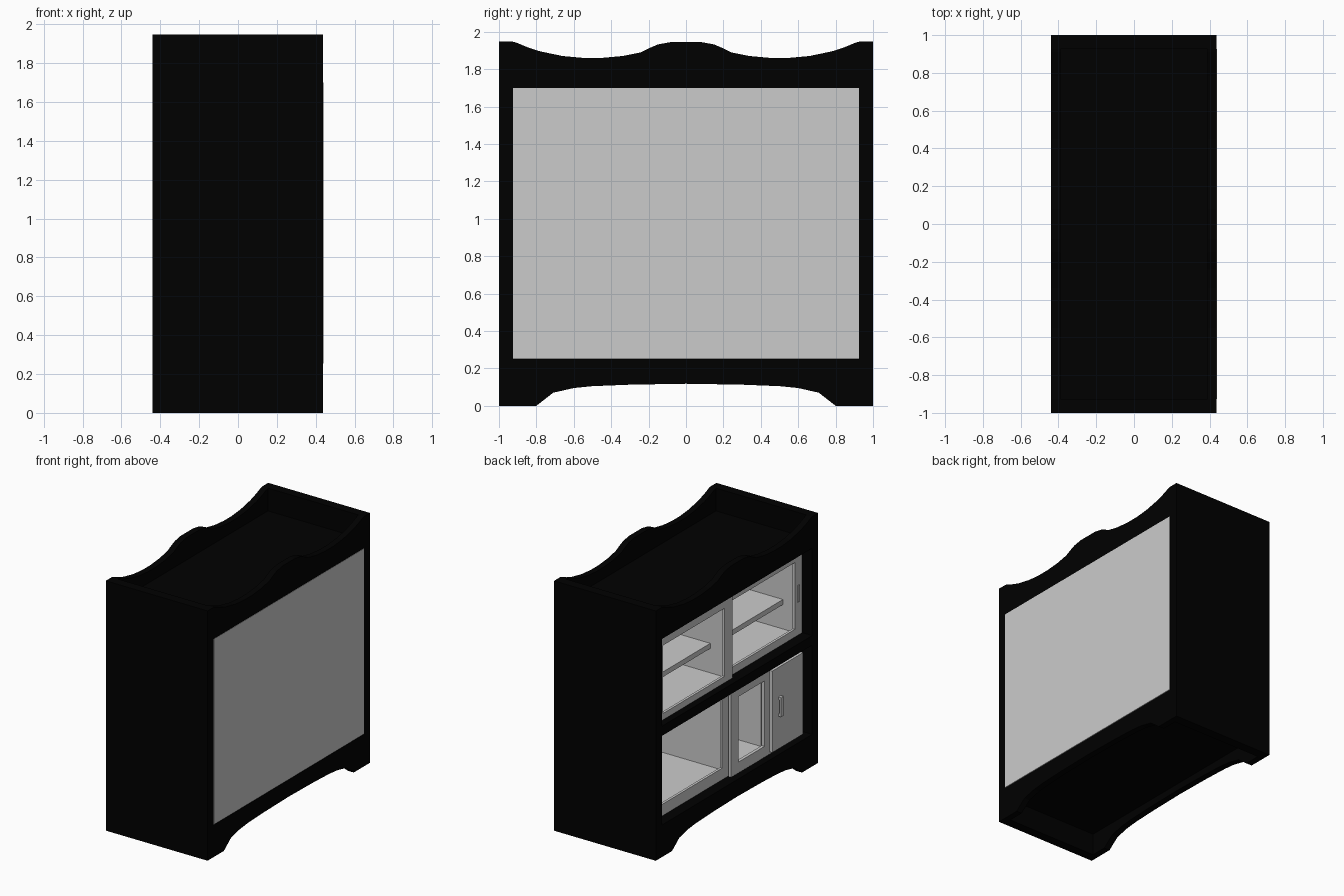
import bpy, bmesh

if "Cube" in bpy.data.objects:
    bpy.data.objects.remove(bpy.data.objects["Cube"])

black = bpy.data.materials.new("black_paint")
black.diffuse_color = (0.0, 0.0, 0.0, 1)
black.use_nodes = True
black.node_tree.nodes["Principled BSDF"].inputs["Base Color"].default_value = black.diffuse_color


def finish(name, bm, mat):
    bmesh.ops.recalc_face_normals(bm, faces=bm.faces)
    me = bpy.data.meshes.new(name)
    bm.to_mesh(me)
    bm.free()
    if mat:
        me.materials.append(mat)
    ob = bpy.data.objects.new(name, me)
    bpy.context.collection.objects.link(ob)
    return ob


def add_box(bm, x0, x1, y0, y1, z0, z1):
    vs = bmesh.ops.create_cube(bm, size=1)["verts"]
    for v in vs:
        v.co.x = x0 if v.co.x < 0 else x1
        v.co.y = y0 if v.co.y < 0 else y1
        v.co.z = z0 if v.co.z < 0 else z1


def box(name, x0, x1, y0, y1, z0, z1, mat=None):
    bm = bmesh.new()
    add_box(bm, x0, x1, y0, y1, z0, z1)
    return finish(name, bm, mat)


def prism(name, outline, x0, x1, mat=None):
    # outline in y,z pulled along x
    bm = bmesh.new()
    face = bm.faces.new([bm.verts.new((x0, y, z)) for y, z in outline])
    ext = bmesh.ops.extrude_face_region(bm, geom=[face])["geom"]
    for v in ext:
        if isinstance(v, bmesh.types.BMVert):
            v.co.x = x1
    return finish(name, bm, mat)


def frame(name, x0, x1, y0, y1, z0, z1, stile, bottom, top):
    # open door frame: two stiles and two rails
    bm = bmesh.new()
    add_box(bm, x0, x1, y0, y0 + stile, z0, z1)
    add_box(bm, x0, x1, y1 - stile, y1, z0, z1)
    add_box(bm, x0, x1, y0 + stile, y1 - stile, z0, z0 + bottom)
    add_box(bm, x0, x1, y0 + stile, y1 - stile, z1 - top, z1)
    return finish(name, bm, None)


X, W = 0.44, 0.926   # half depth of shell, half width of opening

# black end panels
box("end_panel_near", -X, X - 0.002, -1, -W, 0, 1.947, black)
box("end_panel_far", -X, X - 0.002, W, 1, 0, 1.947, black)

# wavy crests and arched aprons on both long faces
half_top = [(0.91, 1.943), (0.85, 1.918), (0.78, 1.895), (0.66, 1.87), (0.55, 1.86), (0.45, 1.86),
            (0.34, 1.87), (0.24, 1.89), (0.19, 1.915), (0.15, 1.932), (0.08, 1.945)]
half_arch = [(0.8, 0), (0.71, 0.07), (0.6, 0.095), (0.5, 0.105), (0.3, 0.113)]
crest = [(-W, 1.70), (W, 1.70), (W, 1.947)] + half_top
crest += [(-y, z) for y, z in reversed(half_top)] + [(-W, 1.947)]
apron = [(-W, 0.25), (W, 0.25), (W, 0)] + half_arch + [(0, 0.118)]
apron += [(-y, z) for y, z in reversed(half_arch)] + [(-W, 0)]
for side, x0, x1 in (("door_side", -X, -0.39), ("back_side", 0.39, X - 0.002)):
    prism("crest_" + side, crest, x0, x1, black)
    prism("apron_" + side, apron, x0, x1, black)

# black top deck, bottom deck and middle rail
box("top_deck", -0.39, 0.39, -W, W, 1.70, 1.77, black)
box("bottom_deck", -0.39, 0.39, -W, W, 0.17, 0.25, black)
box("middle_rail", -X, -0.32, -W, W, 0.945, 1.02, black)

# grey inner carcass
F, B, I = -0.32, 0.40, 0.88
box("back_panel", B, X, -W, W, 0.254, 1.70)
box("inner_wall_near", F, B, -W, -I, 0.25, 1.70)
box("inner_wall_far", F, B, I, W, 0.25, 1.70)
box("inner_floor", F, B, -I, I, 0.25, 0.30)
box("middle_floor", F, B, -I, I, 0.95, 1.03)
box("inner_ceiling", F, B, -I, I, 1.65, 1.70)
for name, y, z0, z1 in (("lower_divider", 0, 0.30, 0.95),
                        ("lower_side_divider", -0.48, 0.30, 0.95),
                        ("upper_divider", 0, 1.03, 1.65)):
    box(name, F, B, y - 0.015, y + 0.015, z0, z1)
box("shelf_near", -0.22, B, -I, -0.015, 1.22, 1.26)
box("shelf_far", -0.22, B, 0.015, I, 1.22, 1.26)

# sliding door frames
frame("upper_door_far", -0.385, -0.365, -0.02, W, 1.02, 1.70, 0.095, 0.05, 0.1)
frame("upper_door_near", -0.354, -0.334, -W, 0.03, 1.02, 1.70, 0.09, 0.06, 0.1)
frame("lower_door_far", -0.354, -0.334, -0.04, W, 0.25, 0.945, 0.1, 0.09, 0.06)
frame("lower_door_middle", -0.39, -0.365, -0.5, -0.0, 0.255, 0.935, 0.09, 0.085, 0.085)

# solid lower door and handles
box("lower_door_solid", -0.415, -0.39, -0.85, -0.47, 0.275, 0.91)
bm = bmesh.new()
add_box(bm, -0.439, -0.425, -0.575, -0.545, 0.53, 0.68)
for z in (0.53, 0.66):
    add_box(bm, -0.439, -0.415, -0.575, -0.545, z, z + 0.02)
finish("lower_handle", bm, None)
box("upper_handle", -0.360, -0.354, -0.89, -0.865, 1.28, 1.41)
